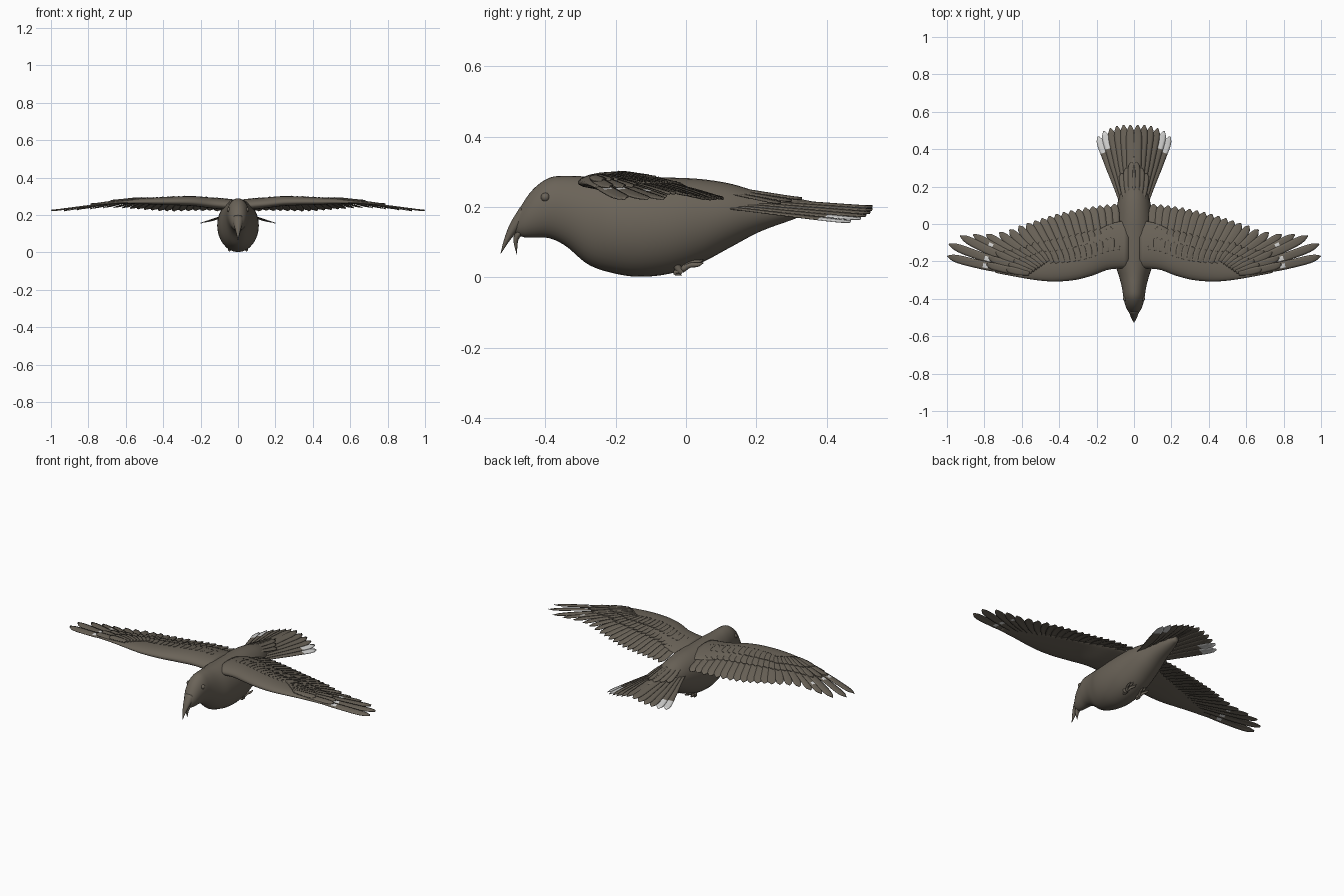
import bpy
import bmesh
import math
from mathutils import Vector

if "Cube" in bpy.data.objects:
    bpy.data.objects.remove(bpy.data.objects["Cube"])


def make_material(name, colour):
    mat = bpy.data.materials.new(name)
    mat.use_nodes = True
    mat.diffuse_color = (*colour, 1)
    mat.node_tree.nodes["Principled BSDF"].inputs["Base Color"].default_value = (*colour, 1)
    return mat


brown = make_material("grey brown plumage", (0.145, 0.125, 0.098))
white = make_material("white feather patch", (0.68, 0.68, 0.67))


def spline(keys, t):
    """Smooth interpolation of the key rows, whose first entry is the parameter."""
    t = min(max(t, keys[0][0]), keys[-1][0])
    i = max(k for k in range(len(keys) - 1) if keys[k][0] <= t)
    a, b = keys[i], keys[i + 1]
    before, after = keys[max(i - 1, 0)], keys[min(i + 2, len(keys) - 1)]
    span = b[0] - a[0]
    f = (t - a[0]) / span
    out = []
    for j in range(1, len(a)):
        m0 = (b[j] - before[j]) / (b[0] - before[0]) * span
        m1 = (after[j] - a[j]) / (after[0] - a[0]) * span
        out.append((2*f**3 - 3*f**2 + 1) * a[j] + (f**3 - 2*f**2 + f) * m0
                   + (3*f**2 - 2*f**3) * b[j] + (f**3 - f**2) * m1)
    return out


def finish(name, bm, mirror=True, thickness=0):
    mesh = bpy.data.meshes.new(name)
    if not thickness:
        bmesh.ops.recalc_face_normals(bm, faces=bm.faces)
    bm.to_mesh(mesh)
    bm.free()
    mesh.materials.append(brown)
    mesh.materials.append(white)
    obj = bpy.data.objects.new(name, mesh)
    bpy.context.collection.objects.link(obj)
    for poly in mesh.polygons:
        poly.use_smooth = True
    if thickness:
        solid = obj.modifiers.new("thickness", 'SOLIDIFY')
        solid.thickness = thickness
    if mirror:
        obj.modifiers.new("mirror", 'MIRROR').use_mirror_merge = False
    return obj


def loft(bm, rings):
    """Closed skin over a row of rings."""
    loops = [[bm.verts.new(p) for p in ring] for ring in rings]
    n = len(loops[0])
    for a, b in zip(loops, loops[1:]):
        for k in range(n):
            bm.faces.new((a[k], a[(k + 1) % n], b[(k + 1) % n], b[k]))
    bm.faces.new(loops[0])
    bm.faces.new(reversed(loops[-1]))


def tube(bm, path, steps=10, sides=12, flat=1.0):
    """Tapered tube through (x, y, z, radius) points; flat scales the thickness."""
    keys = [(i, *p) for i, p in enumerate(path)]
    samples = [spline(keys, (len(path) - 1) * s / steps) for s in range(steps + 1)]
    rings = []
    for i, (x, y, z, r) in enumerate(samples):
        p, q = samples[max(i - 1, 0)], samples[min(i + 1, steps)]
        normal = Vector((0, p[2] - q[2], q[1] - p[1])).normalized()
        rings.append([Vector((x + r * math.cos(a), y, z)) + normal * r * flat * math.sin(a)
                      for a in (math.tau * k / sides for k in range(sides))])
    loft(bm, rings)


# Body and head: y, underside, back, half width
body_keys = [
    (-0.487, 0.125, 0.17, 0.015), (-0.465, 0.115, 0.21, 0.033), (-0.436, 0.113, 0.25, 0.046),
    (-0.39, 0.112, 0.283, 0.057), (-0.343, 0.09, 0.289, 0.064), (-0.28, 0.038, 0.287, 0.08),
    (-0.215, 0.014, 0.286, 0.1), (-0.136, 0.002, 0.286, 0.11), (-0.045, 0.011, 0.284, 0.11),
    (0.04, 0.04, 0.28, 0.1), (0.125, 0.085, 0.267, 0.085), (0.21, 0.13, 0.243, 0.06),
    (0.31, 0.167, 0.226, 0.035), (0.36, 0.188, 0.216, 0.015)]
rings = []
for i in range(61):
    y = body_keys[0][0] + (body_keys[-1][0] - body_keys[0][0]) * i / 60
    low, high, half = spline(body_keys, y)
    rings.append([(half * math.cos(a), y, (low + high) / 2 + (high - low) / 2 * math.sin(a))
                  for a in (math.tau * k / 32 for k in range(32))])
bm = bmesh.new()
loft(bm, rings)
finish("body", bm, mirror=False)

# Open beak pointing down
bm = bmesh.new()
tube(bm, [(0, -0.455, 0.185, 0.03), (0, -0.487, 0.145, 0.021),
          (0, -0.509, 0.108, 0.011), (0, -0.527, 0.068, 0.001)], flat=0.75)
finish("upper_beak", bm, mirror=False)
bm = bmesh.new()
tube(bm, [(0, -0.462, 0.14, 0.02), (0, -0.482, 0.115, 0.014),
          (0, -0.484, 0.092, 0.008), (0, -0.481, 0.066, 0.001)], flat=0.6)
finish("lower_beak", bm, mirror=False)

# Eyes
bm = bmesh.new()
bmesh.ops.create_uvsphere(bm, u_segments=16, v_segments=10, radius=0.013)
bmesh.ops.translate(bm, verts=bm.verts, vec=(0.046, -0.4, 0.228))
finish("eyes", bm)

# Tucked feet with curled toes
bm = bmesh.new()
tube(bm, [(0.045, -0.03, 0.05, 0.012), (0.045, -0.022, 0.025, 0.01), (0.045, -0.01, 0.014, 0.009)])
for spread in (-1, 0, 1):
    lift = 0.008 * (1 - abs(spread))
    tube(bm, [(0.045, -0.012, 0.02, 0.008), (0.045 + 0.01 * spread, 0.01, 0.034 + lift, 0.007),
              (0.045 + 0.018 * spread, 0.033, 0.036 + lift, 0.006),
              (0.045 + 0.02 * spread, 0.05, 0.042 + lift, 0.001)])
tube(bm, [(0.045, -0.02, 0.02, 0.008), (0.045, -0.03, 0.012, 0.006), (0.045, -0.012, 0.006, 0.001)])
finish("feet", bm)

# Wing surface: leading edge, arch and trailing edge along the span
lead_keys = [(0.03, -0.235), (0.14, -0.245), (0.22, -0.275), (0.32, -0.3), (0.45, -0.307),
             (0.61, -0.286), (0.85, -0.234), (1.0, -0.175)]
arch_keys = [(0.03, 0.28), (0.14, 0.288), (0.25, 0.296), (0.45, 0.289), (0.62, 0.276),
             (0.8, 0.253), (1.0, 0.226)]
trail_keys = [(0.1, 0.108), (0.235, 0.092), (0.4, 0.058), (0.53, 0.018), (0.64, -0.02)]


def wing_z(x, y):
    behind = max(0, y - spline(lead_keys, x)[0])
    return spline(arch_keys, x)[0] - 0.5 * behind ** 2


# Fleshy arm: span position, chord, thickness
arm_keys = [(0.03, 0.26, 0.04), (0.2, 0.23, 0.036), (0.4, 0.19, 0.027), (0.6, 0.1, 0.013),
            (0.74, 0.035, 0.005)]
rings = []
for i in range(31):
    x = 0.03 + 0.71 * i / 30
    chord, thick = spline(arm_keys, x)
    ring = []
    for k in range(24):
        a = math.tau * k / 24
        s = (1 - math.cos(a)) / 2
        y = spline(lead_keys, x)[0] + chord * s
        ring.append((x, y, wing_z(x, y) + thick * (math.sin(a) * (1 - 0.6 * s) - 0.8 * (1 - s))))
    rings.append(ring)
bm = bmesh.new()
loft(bm, rings)
finish("wing_arms", bm)


def feather(bm, root, tip, width, height, bend=0.0, roll=0.003, patch=None, steps=16):
    """Round-tipped blade from root to tip; height gives z from x, y and length fraction."""
    root, tip = Vector(root), Vector(tip)
    along = tip - root
    side = Vector((-along.y, along.x)).normalized()
    rows = []
    for i in range(steps + 1):
        u = i / steps
        w = width * (0.55 + 0.45 * min(1, u / 0.5))
        if u > 0.8:
            w *= math.sqrt(max(0.02, 1 - ((u - 0.8) / 0.2) ** 2))
        centre = root + along * u + side * bend * 4 * u * (1 - u)
        row = []
        for k in range(-2, 3):
            v = k / 2
            p = centre + side * w * v
            row.append(bm.verts.new((p.x, p.y, height(p.x, p.y, u) + roll * v - 0.1 * w * v * v)))
        rows.append(row)
    for i in range(steps):
        for k in range(4):
            face = bm.faces.new((rows[i][k + 1], rows[i][k], rows[i + 1][k], rows[i + 1][k + 1]))
            if patch and patch[0] < (i + 0.5) / steps < patch[1] and (patch[2] or k in (1, 2)):
                face.material_index = 1


# Flight feathers as root, tip, width, bend, patch
primary_tips = [(0.998, -0.172), (0.99, -0.108), (0.93, -0.063), (0.86, -0.057),
                (0.79, -0.055), (0.72, -0.045), (0.665, -0.03), (0.615, -0.01)]
spots = {0: (0.48, 0.56, False), 1: (0.5, 0.58, False), 3: (0.66, 0.74, False)}
flight = []
for i, tip in enumerate(primary_tips):
    f = i / (len(primary_tips) - 1)
    flight.append(((0.56 - 0.1 * f, -0.265 + 0.065 * f), tip, 0.023, -0.008, spots.get(i)))
primary_count = len(flight)
for i in range(13):
    x = 0.57 - 0.465 * i / 12
    root_x = 0.09 + (x - 0.105) * 0.75
    flight.append(((root_x, spline(lead_keys, root_x)[0] + 0.1),
                   (x, spline(trail_keys, x)[0]), 0.026, -0.004, None))


def feather_row(name, rows, fraction, lift, scale):
    bm = bmesh.new()
    for i, (root, tip, width, bend, patch) in enumerate(rows):
        end = Vector(root).lerp(Vector(tip), fraction)
        feather(bm, root, end, width * scale,
                lambda x, y, u: wing_z(x, y) + lift + 0.001 * (i % 2), bend * fraction,
                patch=patch if fraction == 1 else None)
    finish(name, bm, thickness=0.003)


feather_row("primary_feathers", flight[:primary_count], 1, 0, 1)
feather_row("secondary_feathers", flight[primary_count:], 1, 0, 1)
feather_row("greater_coverts", flight, 0.52, 0.006, 0.85)
feather_row("median_coverts", flight, 0.28, 0.01, 0.8)

# Tail fan, with pale ends on the two outermost feathers of each side
bm = bmesh.new()
tail_tips = [(0.02, 0.53), (0.056, 0.53), (0.092, 0.524), (0.127, 0.512), (0.162, 0.497),
             (0.193, 0.468)]
for i, tip in enumerate(tail_tips):
    start, end = 0.232 - 0.006 * i, 0.203 - 0.0085 * i
    feather(bm, (0.012 + 0.011 * i, 0.12), tip, 0.024, lambda x, y, u: start + (end - start) * u,
            bend=0.006 * i / 5, patch=(0.74, 1, True) if i > 3 else None)
finish("tail_feathers", bm, thickness=0.003)

# Short coverts over the tail root
bm = bmesh.new()
for i in range(3):
    feather(bm, (0.01 + 0.015 * i, 0.1), (0.014 + 0.026 * i, 0.33 - 0.03 * i), 0.02,
            lambda x, y, u: 0.262 - 0.006 * i - 0.036 * u)
finish("tail_coverts", bm, thickness=0.003)
